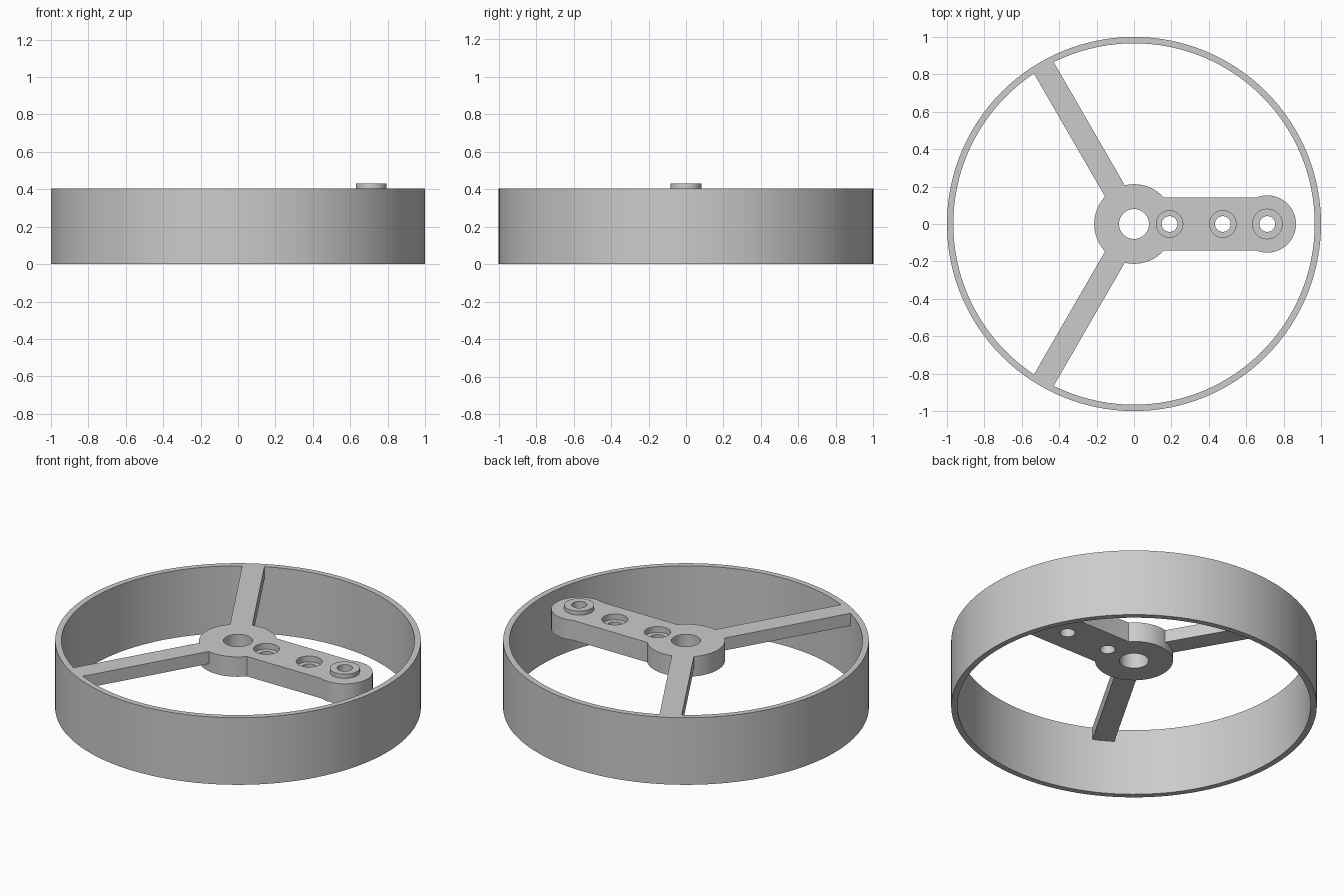
import bpy
import math

if "Cube" in bpy.data.objects:
    bpy.data.objects.remove(bpy.data.objects["Cube"], do_unlink=True)

TOP = 0.405         # shared top level of rim, hub, arm and spokes
HUB_BASE = 0.285    # underside of hub and arm
SPOKE_BASE = 0.33   # underside of spokes
BOSS_X = 0.713

grey = bpy.data.materials.new("plain grey")
grey.use_nodes = True
grey.diffuse_color = (0.6, 0.6, 0.6, 1)
grey.node_tree.nodes["Principled BSDF"].inputs["Base Color"].default_value = (0.6, 0.6, 0.6, 1)


def cylinder(name, radius, low, high, x=0, sides=64):
    bpy.ops.mesh.primitive_cylinder_add(vertices=sides, radius=radius, depth=high - low,
                                        location=(x, 0, (low + high) / 2))
    obj = bpy.context.object
    obj.name = name
    obj.data.materials.append(grey)
    return obj


def bar(name, length, width, low, high, angle=0):
    """Box running outward from the centre at the given angle."""
    bpy.ops.mesh.primitive_cube_add(
        size=1, rotation=(0, 0, angle),
        location=(math.cos(angle) * length / 2, math.sin(angle) * length / 2, (low + high) / 2))
    obj = bpy.context.object
    obj.name = name
    obj.scale = (length, width, high - low)
    obj.data.materials.append(grey)
    return obj


def combine(target, tool, operation):
    mod = target.modifiers.new(operation.lower(), "BOOLEAN")
    mod.operation = operation
    mod.solver = "EXACT"
    mod.object = tool
    tool.hide_render = True
    bpy.ops.object.select_all(action="DESELECT")
    bpy.context.view_layer.objects.active = target
    target.select_set(True)
    bpy.ops.object.modifier_apply(modifier=mod.name)
    bpy.data.objects.remove(tool, do_unlink=True)


# Thin outer rim
wheel = cylinder("spoked_wheel", 1, 0, TOP, sides=128)
combine(wheel, cylinder("rim_opening", 0.966, -0.1, 0.6, sides=128), "DIFFERENCE")

# Hub, crank arm with rounded end, raised boss and two spokes
hub = cylinder("hub", 0.213, HUB_BASE, TOP)
parts = [
    bar("crank_arm", BOSS_X, 0.284, HUB_BASE, TOP),
    cylinder("arm_end", 0.153, HUB_BASE, TOP, BOSS_X),
    cylinder("boss", 0.082, TOP - 0.04, 0.43, BOSS_X, 48),
]
for side in (1, -1):
    parts.append(bar("spoke", 0.98, 0.122, SPOKE_BASE, TOP, side * math.radians(120)))
for part in parts:
    combine(hub, part, "UNION")

# Centre bore, bolt holes and their counterbores
combine(hub, cylinder("centre_bore", 0.08, 0, 0.6), "DIFFERENCE")
for x in (0.19, 0.475, BOSS_X):
    combine(hub, cylinder("bolt_hole", 0.042, 0, 0.6, x, 48), "DIFFERENCE")
for x in (0.19, 0.475):
    combine(hub, cylinder("counterbore", 0.071, TOP - 0.035, 0.6, x, 48), "DIFFERENCE")

combine(wheel, hub, "UNION")
bpy.ops.object.shade_smooth_by_angle(angle=math.radians(30))
